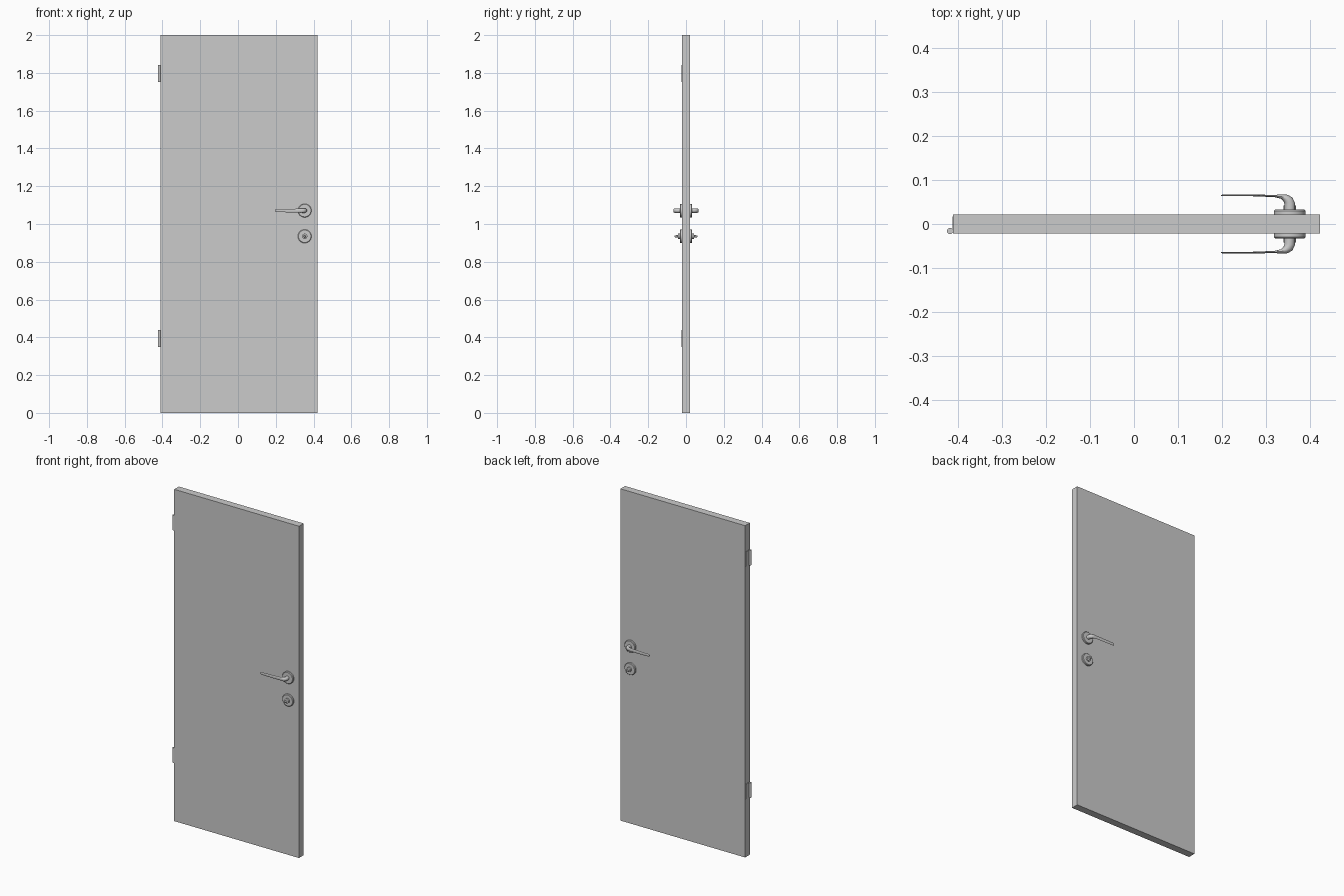
import bpy, bmesh, math
from mathutils import Matrix, Vector

cube = bpy.data.objects.get("Cube")
if cube:
    bpy.data.objects.remove(cube, do_unlink=True)

grey = bpy.data.materials.new("light_grey")
grey.use_nodes = True
color = (0.6, 0.6, 0.6, 1)
grey.diffuse_color = color
grey.node_tree.nodes["Principled BSDF"].inputs["Base Color"].default_value = color


def finish(name, bm, smooth=True):
    bmesh.ops.recalc_face_normals(bm, faces=bm.faces)
    mesh = bpy.data.meshes.new(name)
    bm.to_mesh(mesh)
    bm.free()
    obj = bpy.data.objects.new(name, mesh)
    bpy.context.collection.objects.link(obj)
    mesh.materials.append(grey)
    if smooth:
        bpy.ops.object.select_all(action="DESELECT")
        obj.select_set(True)
        bpy.context.view_layer.objects.active = obj
        bpy.ops.object.shade_smooth_by_angle(angle=math.radians(35))
    return obj


def box(name, lo, hi):
    lo, hi = Vector(lo), Vector(hi)
    bm = bmesh.new()
    bmesh.ops.create_cube(bm, size=1, matrix=Matrix.Translation((lo + hi) / 2)
                          @ Matrix.Diagonal((*(hi - lo), 1)))
    return finish(name, bm, False)


def turned(name, x, z, side, profile, steps=32):
    """Lathe a (radius, distance) profile around an axis along y."""
    bm = bmesh.new()
    verts = [bm.verts.new((x + r, side * d, z)) for r, d in profile]
    edges = [bm.edges.new(pair) for pair in zip(verts, verts[1:])]
    bmesh.ops.spin(bm, geom=verts + edges, cent=(x, 0, z), axis=(0, 1, 0),
                   angle=math.tau, steps=steps)
    bmesh.ops.remove_doubles(bm, verts=bm.verts, dist=0.0001)
    return finish(name, bm)


def lever(name, x, z, side):
    """Sweep an oval section along the bent path, thinning to a flat blade."""
    # x offset, distance from door centre, half thickness, half height
    path = [(0, 0.03, 0.012, 0.012), (0, 0.046, 0.012, 0.012),
            (-0.003, 0.053, 0.0115, 0.012), (-0.009, 0.0585, 0.009, 0.012),
            (-0.018, 0.062, 0.005, 0.011), (-0.035, 0.0635, 0.0025, 0.01),
            (-0.09, 0.065, 0.0018, 0.009), (-0.15, 0.065, 0.0015, 0.008),
            (-0.156, 0.065, 0.0012, 0.005)]
    bm = bmesh.new()
    rings = []
    for i, (px, py, thick, high) in enumerate(path):
        a, b = path[max(i - 1, 0)], path[min(i + 1, len(path) - 1)]
        t = Vector((b[0] - a[0], b[1] - a[1])).normalized()
        ring = []
        for k in range(16):
            ang = math.tau * k / 16
            off = thick * math.cos(ang)
            ring.append(bm.verts.new((x + px + t.y * off,
                                      side * (py - t.x * off),
                                      z + high * math.sin(ang))))
        rings.append(ring)
    for a, b in zip(rings, rings[1:]):
        for k in range(16):
            j = (k + 1) % 16
            bm.faces.new((a[k], a[j], b[j], b[k]))
    bm.faces.new(rings[0])
    bm.faces.new(rings[-1])
    return finish(name, bm)


# Door leaf
box("door_leaf", (-0.41, -0.022, 0), (0.422, 0.022, 2))

# Hinges: a pin barrel and a thin plate on the edge
for label, z in (("lower", 0.35), ("upper", 1.751)):
    bm = bmesh.new()
    bmesh.ops.create_cone(bm, cap_ends=True, segments=24, radius1=0.007,
                          radius2=0.007, depth=0.09,
                          matrix=Matrix.Translation((-0.417, -0.016, z + 0.045)))
    finish(label + "_hinge_barrel", bm)
    box(label + "_hinge_plate", (-0.412, -0.016, z), (-0.409, 0.017, z + 0.09))

# Handle and lock on both faces
X, HANDLE_Z, LOCK_Z = 0.353, 1.071, 0.935
rose = [(0, 0.02), (0.036, 0.02), (0.036, 0.03), (0.033, 0.033), (0, 0.033)]
for label, side in (("front", -1), ("back", 1)):
    turned(label + "_handle_rose", X, HANDLE_Z, side, rose)
    lever(label + "_lever", X, HANDLE_Z, side)
    turned(label + "_lock_rose", X, LOCK_Z, side, rose)
    turned(label + "_lock_knob", X, LOCK_Z, side,
           [(0, 0.03), (0.014, 0.03), (0.014, 0.042), (0.006, 0.044),
            (0.005, 0.06), (0, 0.061)], 24)
